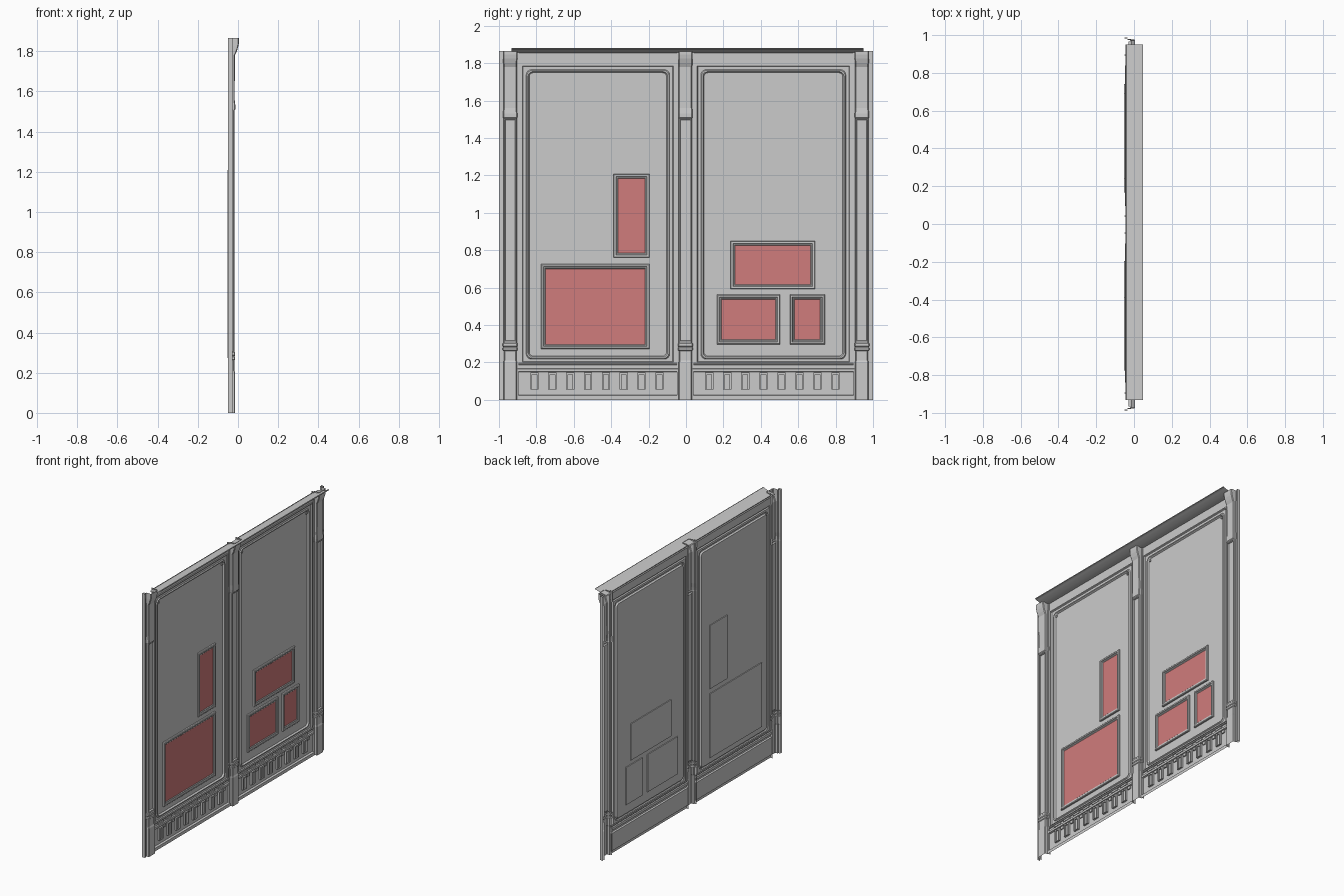
import bpy, bmesh, math

if "Cube" in bpy.data.objects:
    bpy.data.objects.remove(bpy.data.objects["Cube"])


def finish(name, bm, mat=None, smooth=False):
    bmesh.ops.remove_doubles(bm, verts=bm.verts, dist=1e-5)
    me = bpy.data.meshes.new(name)
    bm.to_mesh(me)
    bm.free()
    ob = bpy.data.objects.new(name, me)
    bpy.context.collection.objects.link(ob)
    if mat:
        me.materials.append(mat)
    if smooth:
        bpy.ops.object.select_all(action='DESELECT')
        ob.select_set(True)
        bpy.context.view_layer.objects.active = ob
        bpy.ops.object.shade_smooth_by_angle(angle=math.radians(30))
    return ob


def bridge(bm, rings, closed):
    # Skin consecutive rows of points, skipping collapsed quads
    rows = [[bm.verts.new(p) for p in r] for r in rings]
    n = len(rows[0])
    for a, b in zip(rows, rows[1:]):
        for i in range(n if closed else n - 1):
            j = (i + 1) % n
            quad = (a[i], a[j], b[j], b[i])
            if (a[i].co - a[j].co).length + (b[i].co - b[j].co).length > 1e-6:
                bm.faces.new(quad)
    return rows


def rounded_rect(y0, y1, z0, z1, x, r, steps=4):
    pts = []
    corners = ((y1 - r, z1 - r, 0), (y0 + r, z1 - r, 90),
               (y0 + r, z0 + r, 180), (y1 - r, z0 + r, 270))
    for cy, cz, start in corners:
        for k in range(steps + 1):
            a = math.radians(start + 90 * k / steps)
            pts.append((x, cy + r * math.cos(a), cz + r * math.sin(a)))
    return pts


def rect(y0, y1, z0, z1, x):
    return [(x, y1, z1), (x, y0, z1), (x, y0, z0), (x, y1, z0)]


def extrude_y(bm, profile, y0, y1):
    # Open strip from an x,z profile
    bridge(bm, [[(x, y0, z), (x, y1, z)] for x, z in profile], False)


def box(bm, x0, x1, y0, y1, z0, z1):
    rows = bridge(bm, [rect(y0, y1, z0, z1, x0), rect(y0, y1, z0, z1, x1)], True)
    bm.faces.new(rows[1])


red = bpy.data.materials.new("display_red")
red.diffuse_color = (0.63, 0.2, 0.2, 1)
red.use_nodes = True
red.node_tree.nodes["Principled BSDF"].inputs["Base Color"].default_value = red.diffuse_color

# Wall bays: stepped border with a rounded inner panel
# rows: side inset, top inset, bottom inset, x, corner radius
STEPS = [(0, 0, 0, -.040, 0), (.018, .068, .004, -.040, 0),
         (.018, .068, .004, -.034, 0), (.025, .075, .008, -.034, 0),
         (.029, .079, .010, -.042, 0), (.045, .094, .022, -.042, .03),
         (.049, .098, .026, -.036, .03), (.056, .105, .033, -.036, .026),
         (.062, .111, .039, -.047, .022)]
for label, ya, yb in (("left", -.90, -.042), ("right", .034, .90)):
    bm = bmesh.new()
    rows = bridge(bm, [rounded_rect(ya + s, yb - s, .195 + b, 1.86 - t, x, r)
                       for s, t, b, x, r in STEPS], True)
    bm.faces.new(rows[-1])
    finish(label + "_wall_bay", bm)

    # Corner studs inside the rounded panel
    bm = bmesh.new()
    for y in (ya + .075, yb - .075):
        box(bm, -.047, -.040, y - .006, y + .006, 1.728, 1.74)
    finish(label + "_panel_studs", bm)

    # Skirting strip with ledges
    bm = bmesh.new()
    extrude_y(bm, [(-.040, .197), (-.034, .195), (-.034, .188), (-.042, .186),
                   (-.042, .168), (-.033, .166), (-.033, .152), (-.044, .149),
                   (-.044, .026), (-.031, .022), (-.031, 0)], ya, yb)
    finish(label + "_skirting", bm)

    # Skirting brackets with recessed fronts, and dashes above
    bm = bmesh.new()
    first, last = ya + .09, yb - .10
    for i in range(8):
        y = first + (last - first) * i / 7
        w = .022
        rings = [rect(y - w + d, y + w - d, .055 + c, .145 - d, x)
                 for d, c, x in ((0, 0, -.044), (0, 0, -.031),
                                 (.009, .002, -.031), (.009, .002, -.040))]
        rows = bridge(bm, rings, True)
        bm.faces.new(rows[-1])
        box(bm, -.044, -.036, y + .034, y + .058, .128, .147)
        box(bm, -.042, -.034, y - .032, y + .028, .171, .183)
    finish(label + "_skirting_brackets", bm)


# Pillars: hollow shells open at the back, top and bottom
def shell_section(c, w, front, z):
    return [(-.05, c - w - .008, z), (-.034, c - w - .008, z), (-.034, c - w, z),
            (front - .004, c - w, z), (front, c - w + .005, z),
            (front, c + w - .005, z), (front - .004, c + w, z),
            (-.034, c + w, z), (-.034, c + w + .008, z), (-.05, c + w + .008, z)]


BASE = [(.036, -.014, 0), (.036, -.014, .20), (.034, -.018, .21), (.034, -.018, .262),
        (.040, -.014, .266), (.040, -.014, .278), (.036, -.018, .282),
        (.040, -.014, .287), (.040, -.014, .300), (.036, -.018, .305)]
CAPITAL = [(.036, -.018, 1.505), (.038, -.013, 1.51), (.038, -.013, 1.53),
           (.036, -.017, 1.56), (.036, -.015, 1.78), (.037, -.006, 1.80),
           (.038, .002, 1.825), (.038, .005, 1.845), (.038, .005, 1.866)]
for label, c in (("left", -.94), ("middle", -.003), ("right", .94)):
    bm = bmesh.new()
    for part in (BASE, CAPITAL, [(.036, -.018, .305), (.036, -.018, 1.505)]):
        shaft = len(part) == 2
        rows = bridge(bm, [shell_section(c, w, f, z) for w, f, z in part], False)
        if shaft:
            # open the shaft front for the recessed channel
            front = [f for f in bm.faces
                     if all(v in (rows[0][4], rows[0][5], rows[1][4], rows[1][5])
                            for v in f.verts)]
            bmesh.ops.delete(bm, geom=front, context='FACES_ONLY')
    rings = [rect(c - w, c + w, z0, z1, x) for w, z0, z1, x in
             ((.031, .305, 1.505, -.018), (.028, .315, 1.498, -.018),
              (.026, .318, 1.495, -.028))]
    bm.faces.new(bridge(bm, rings, True)[-1])
    finish(label + "_pillar", bm)

# Outer end flanges beside the end pillars
for label, s in (("left", -1), ("right", 1)):
    bm = bmesh.new()
    bridge(bm, [[(x, s * y, 0), (x, s * y, 1.866)] for x, y in
                ((-.034, .976), (-.034, .988), (-.028, .990), (-.028, 1.0), (-.05, 1.0))], False)
    finish(label + "_end_flange", bm)

# Cornice: open curved strip along the top
bm = bmesh.new()
extrude_y(bm, [(-.045, 1.850), (-.040, 1.855), (-.022, 1.857), (-.004, 1.861),
               (.014, 1.866), (.030, 1.871), (.042, 1.876), (.047, 1.876),
               (.047, 1.881), (.040, 1.881)], -.933, .95)
finish("cornice", bm, smooth=True)

# Wall displays: grey frame with closed back and red screen
DISPLAYS = [("tall", -.388, -.195, .76, 1.208), ("large", -.775, -.195, .272, .725),
            ("wide", .237, .69, .592, .85), ("medium", .166, .503, .297, .562),
            ("small", .555, .742, .297, .562)]
for label, y0, y1, z0, z1 in DISPLAYS:
    bm = bmesh.new()
    rows = bridge(bm, [rect(y0 + d, y1 - d, z0 + d, z1 - d, x) for d, x in
                       ((0, -.053), (0, -.038), (.004, -.034), (.013, -.034),
                        (.016, -.039), (.021, -.039), (.025, -.043))], True)
    bm.faces.new(rows[0][::-1])
    finish(label + "_display_frame", bm)
    bm = bmesh.new()
    d = .025
    bm.faces.new([bm.verts.new(p) for p in rect(y0 + d, y1 - d, z0 + d, z1 - d, -.043)][::-1])
    ob = finish(label + "_display_screen", bm, red)
    ob.data.flip_normals()
